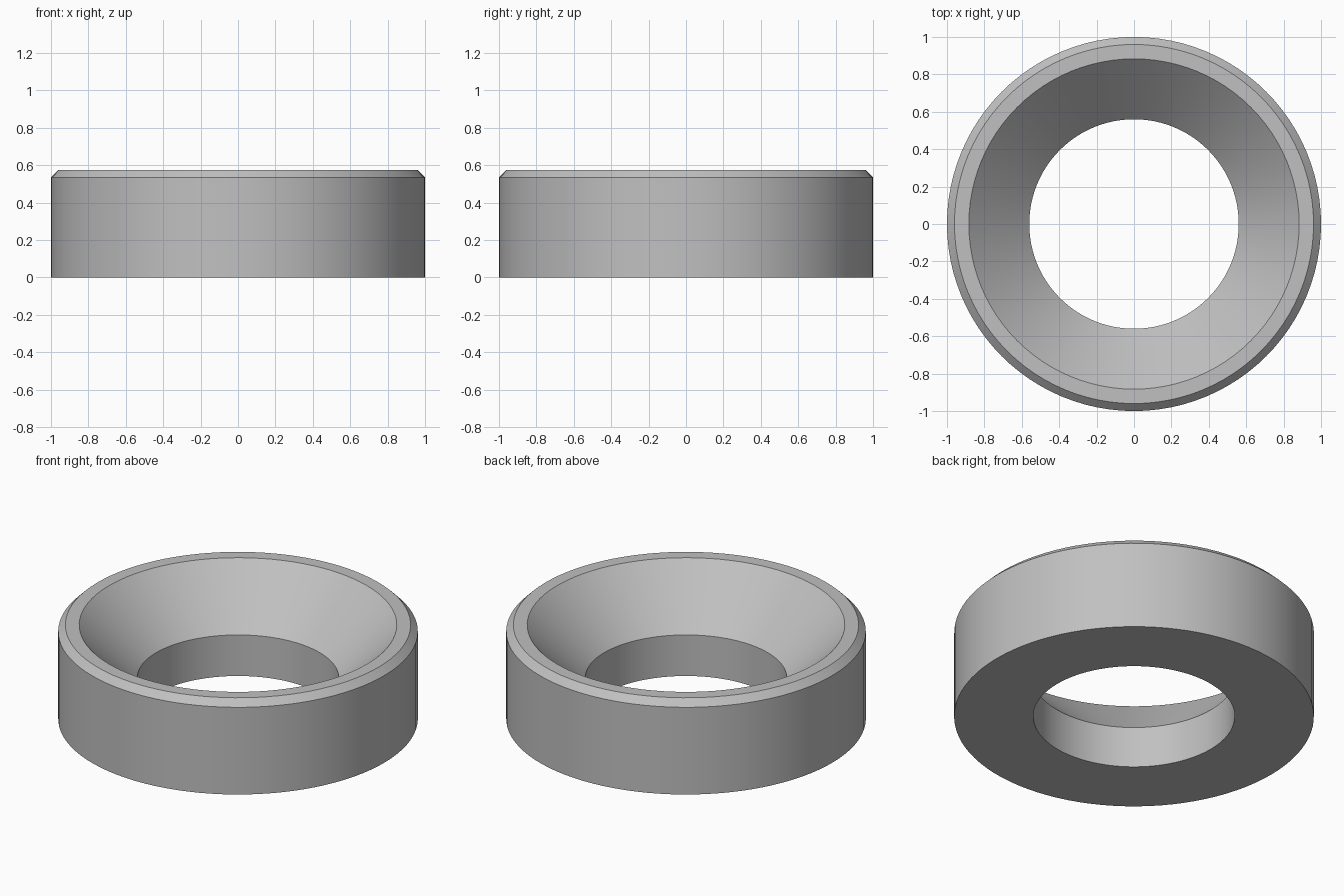
import bpy, bmesh, math

if "Cube" in bpy.data.objects:
    bpy.data.objects.remove(bpy.data.objects["Cube"])

SEGMENTS = 96

# Cross-section of the ring as (radius, height)
profile = [(0.56, 0.0), (1.0, 0.0), (1.0, 0.535), (0.96, 0.575),
           (0.883, 0.575), (0.56, 0.252)]

# Revolve the closed section around the z axis
bm = bmesh.new()
rings = []
for i in range(SEGMENTS):
    a = 2 * math.pi * i / SEGMENTS
    rings.append([bm.verts.new((r * math.cos(a), r * math.sin(a), z))
                  for r, z in profile])
n = len(profile)
for i in range(SEGMENTS):
    here, after = rings[i], rings[(i + 1) % SEGMENTS]
    for j in range(n):
        k = (j + 1) % n
        bm.faces.new((here[j], after[j], after[k], here[k]))
bmesh.ops.recalc_face_normals(bm, faces=bm.faces)

mesh = bpy.data.meshes.new("countersunk_ring")
bm.to_mesh(mesh)
bm.free()
ring = bpy.data.objects.new("countersunk_ring", mesh)
bpy.context.collection.objects.link(ring)

# Plain grey finish
grey = bpy.data.materials.new("plain_grey")
grey.diffuse_color = (0.53, 0.53, 0.53, 1)
grey.use_nodes = True
grey.node_tree.nodes["Principled BSDF"].inputs["Base Color"].default_value = grey.diffuse_color
mesh.materials.append(grey)

# Smooth round walls, crisp rims
bpy.context.view_layer.objects.active = ring
ring.select_set(True)
bpy.ops.object.shade_smooth_by_angle(angle=math.radians(30))
